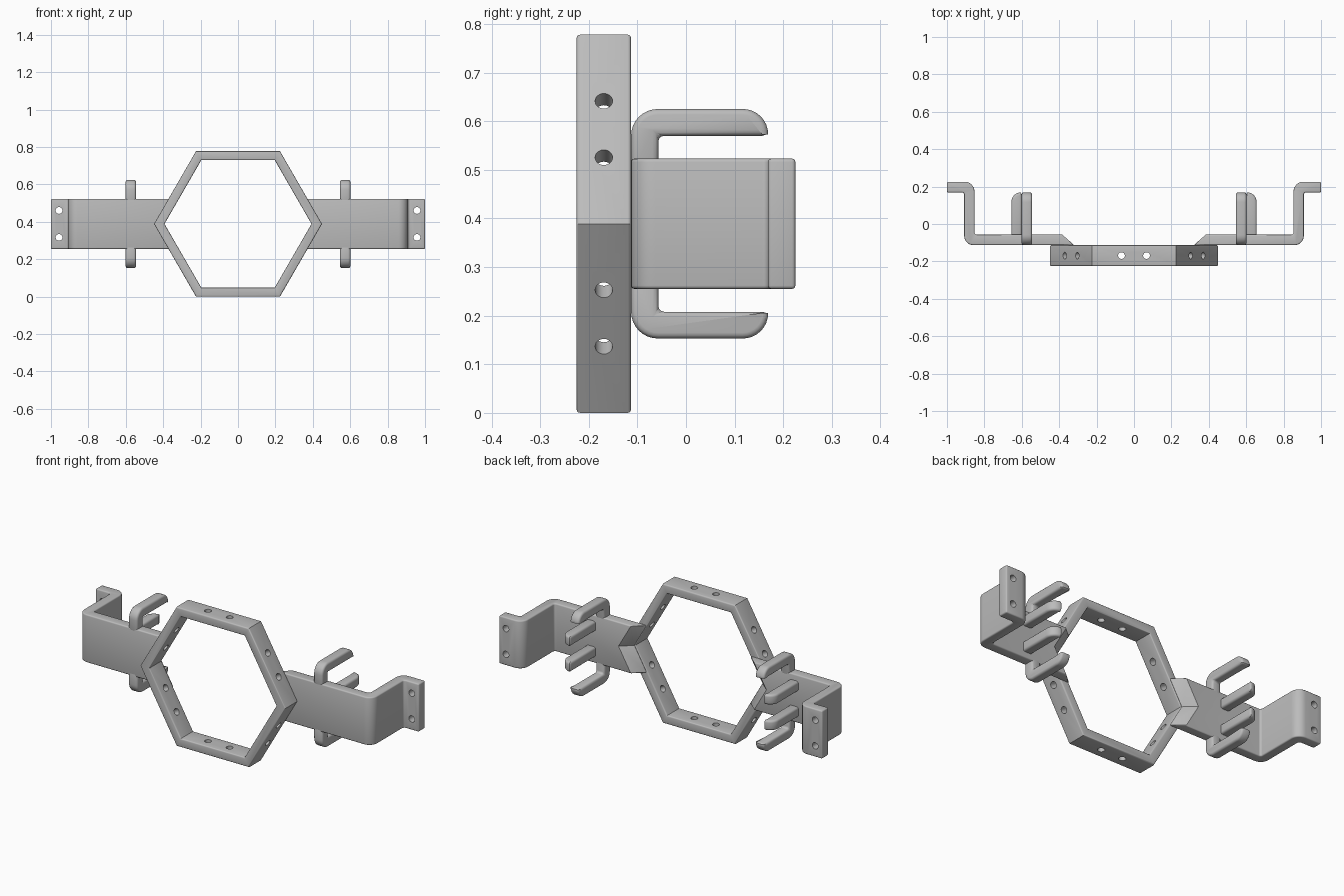
import bpy, bmesh
from math import sin, cos, pi, radians
from mathutils import Vector

if "Cube" in bpy.data.objects:
    bpy.data.objects.remove(bpy.data.objects["Cube"], do_unlink=True)

CENTRE = 0.389                      # height of the bracket's centre line
FRONT, MID, PLATE, BACK, TIP = -0.225, -0.113, -0.057, 0.225, 0.169

grey = bpy.data.materials.new("plain_grey")
grey.diffuse_color = (0.5, 0.5, 0.5, 1)
grey.use_nodes = True
grey.node_tree.nodes["Principled BSDF"].inputs["Base Color"].default_value = (0.5, 0.5, 0.5, 1)


def rounded(corners, steps=8):
    """Outline from (a, b, radius) corners, right angles filleted."""
    out = []
    for i, (a, b, r) in enumerate(corners):
        p = Vector((a, b))
        if not r:
            out.append(p)
            continue
        u = (Vector(corners[i - 1][:2]) - p).normalized()
        v = (Vector(corners[(i + 1) % len(corners)][:2]) - p).normalized()
        c = p + r * (u + v)
        for k in range(steps + 1):
            t = k / steps * pi / 2
            out.append(c - r * (v * cos(t) + u * sin(t)))
    return out


def polygon(n, r, a=0.0, b=0.0):
    return [Vector((a + r * cos(2 * pi * k / n), b + r * sin(2 * pi * k / n))) for k in range(n)]


def prism(name, outline, axis, lo, hi, taper=1.0):
    """Extrude an outline along an axis, origin at the bracket's centre."""
    place = {"x": lambda p, t: (t, p.x, p.y),
             "y": lambda p, t: (p.x, t, p.y),
             "z": lambda p, t: (p.x, p.y, t)}[axis]
    bm = bmesh.new()
    bottom = [bm.verts.new(place(p, lo)) for p in outline]
    top = [bm.verts.new(place(p * taper, hi)) for p in outline]
    bm.faces.new(bottom)
    bm.faces.new(top[::-1])
    for i in range(len(outline)):
        bm.faces.new((bottom[i - 1], bottom[i], top[i], top[i - 1]))
    bmesh.ops.recalc_face_normals(bm, faces=bm.faces)
    me = bpy.data.meshes.new(name)
    bm.to_mesh(me)
    bm.free()
    me.materials.append(grey)
    ob = bpy.data.objects.new(name, me)
    ob.location.z = CENTRE
    bpy.context.collection.objects.link(ob)
    return ob


def cut(ob, cutter):
    cutter.hide_render = True
    m = ob.modifiers.new("cut", "BOOLEAN")
    m.operation, m.solver, m.object = "DIFFERENCE", "EXACT", cutter


def soften(ob, width):
    m = ob.modifiers.new("soften", "BEVEL")
    m.width, m.segments = width, 3
    m.limit_method, m.angle_limit = "ANGLE", radians(70)
    m.use_clamp_overlap = False


def mirror(ob, over_z=False):
    m = ob.modifiers.new("mirror", "MIRROR")
    m.use_axis = (True, False, over_z)
    m.use_mirror_merge = False


def finish(ob):
    """Bake the modifiers, drop the cutters and shade."""
    bpy.context.view_layer.update()
    deps = bpy.context.evaluated_depsgraph_get()
    baked = bpy.data.meshes.new_from_object(ob.evaluated_get(deps))
    cutters = [m.object for m in ob.modifiers if m.type == "BOOLEAN"]
    ob.modifiers.clear()
    ob.data = baked
    for c in cutters:
        bpy.data.objects.remove(c, do_unlink=True)
    bpy.ops.object.select_all(action="DESELECT")
    ob.select_set(True)
    bpy.context.view_layer.objects.active = ob
    bpy.ops.object.shade_smooth_by_angle(angle=radians(35))


# Hexagonal ring with two screw holes through each side
OUTER, INNER = 0.449, 0.393
ring = prism("hexagon_ring", polygon(6, OUTER), "y", FRONT, MID)
cut(ring, prism("ring_opening", polygon(6, INNER), "y", FRONT - 0.1, MID + 0.1))
soften(ring, 0.007)
for side in range(6):
    for x in (-0.067, 0.067):
        hole = prism("side_hole", polygon(24, 0.018, x, (FRONT + MID) / 2), "z", 0.28, 0.45)
        hole.rotation_euler.y = side * pi / 3
        cut(ring, hole)
finish(ring)

# Bent mounting arms, cut back in a hexagonal slope behind the ring
arm_outline = rounded([
    (0.25, MID, 0), (0.908, MID, 0.05), (0.908, TIP, 0.012), (1, TIP, 0),
    (1, BACK, 0), (0.853, BACK, 0.05), (0.853, PLATE, 0.012), (0.25, PLATE, 0)])
arm = prism("mounting_arms", arm_outline, "z", -0.134, 0.134)
depth, slope = 0.1, 1 / cos(pi / 6)
start = INNER - 0.04 * slope
cut(arm, prism("slope_cutter", polygon(6, start), "y", MID - 0.04, MID - 0.04 + 2 * depth,
               (start + 2 * depth * slope) / start))
soften(arm, 0.007)
for z in (-0.072, 0.072):
    cut(arm, prism("flange_hole", polygon(24, 0.018, 0.957, z), "y", 0.1, 0.3))
mirror(arm)
finish(arm)

# Outer hooks above and below each arm
hook_outline = rounded([
    (MID, 0.11, 0), (MID, 0.236, 0.055), (TIP, 0.236, 0.052),
    (TIP, 0.181, 0), (PLATE, 0.181, 0), (PLATE, 0.11, 0)])
hooks = prism("outer_hooks", hook_outline, "x", 0.545, 0.601)
soften(hooks, 0.012)
mirror(hooks, True)
finish(hooks)

# Inner prongs standing on the back of each arm
prong_outline = rounded([
    (0.6, PLATE - 0.03, 0), (0.656, PLATE - 0.03, 0), (0.656, TIP, 0.052), (0.6, TIP, 0)])
prongs = prism("inner_prongs", prong_outline, "z", 0.044, 0.1)
soften(prongs, 0.012)
mirror(prongs, True)
finish(prongs)
